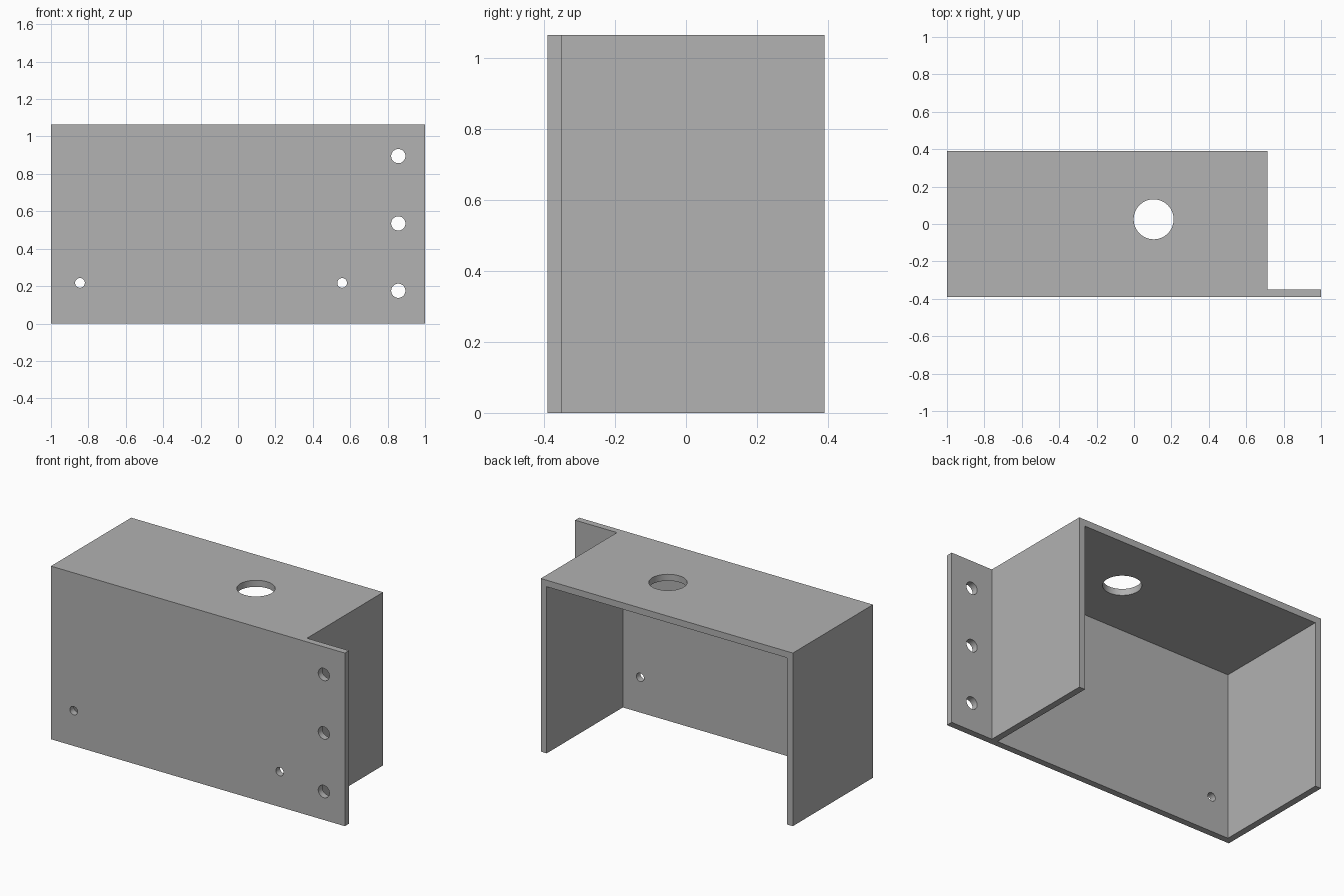
import bpy
import bmesh
from math import radians, pi
from mathutils import Matrix, Vector

default_cube = bpy.data.objects.get("Cube")
if default_cube:
    bpy.data.objects.remove(default_cube, do_unlink=True)

LEFT, WALL_RIGHT, RIGHT = -1.0, 0.715, 1.0
FRONT, BACK = -0.39, 0.39
HEIGHT, THICK = 1.065, 0.04

grey = bpy.data.materials.new("plain grey")
grey.use_nodes = True
grey.diffuse_color = (0.445, 0.445, 0.445, 1)
grey.node_tree.nodes["Principled BSDF"].inputs["Base Color"].default_value = grey.diffuse_color


def make_object(name, bm):
    bmesh.ops.recalc_face_normals(bm, faces=bm.faces)
    mesh = bpy.data.meshes.new(name)
    bm.to_mesh(mesh)
    bm.free()
    mesh.materials.append(grey)
    obj = bpy.data.objects.new(name, mesh)
    bpy.context.collection.objects.link(obj)
    return obj


def prism(name, outline, bottom, top):
    bm = bmesh.new()
    face = bm.faces.new([bm.verts.new((x, y, bottom)) for x, y in outline])
    raised = bmesh.ops.extrude_face_region(bm, geom=[face])["geom"]
    verts = [v for v in raised if isinstance(v, bmesh.types.BMVert)]
    bmesh.ops.translate(bm, verts=verts, vec=(0, 0, top - bottom))
    return make_object(name, bm)


def drill(name, centre, radius, along_y):
    bm = bmesh.new()
    turn = Matrix.Rotation(pi / 2 if along_y else 0, 4, "X")
    bmesh.ops.create_cone(bm, cap_ends=True, segments=48, radius1=radius,
                          radius2=radius, depth=0.2,
                          matrix=Matrix.Translation(Vector(centre)) @ turn)
    return make_object(name, bm)


# Body outline seen from above, with the mounting flange along the front
bracket = prism("bracket_housing", [
    (LEFT, FRONT), (RIGHT, FRONT), (RIGHT, FRONT + THICK),
    (WALL_RIGHT, FRONT + THICK), (WALL_RIGHT, BACK), (LEFT, BACK)], 0, HEIGHT)

# Cavity open at the back and the bottom
x0, x1 = LEFT + THICK, WALL_RIGHT - THICK
y0, y1 = FRONT + THICK, BACK + 0.2
cutters = [prism("cavity_cutter", [(x0, y0), (x1, y0), (x1, y1), (x0, y1)],
                 -0.2, HEIGHT - THICK)]

# Cable hole in the top
cutters.append(drill("top_hole_cutter", (0.105, 0.025, HEIGHT), 0.107, False))

# Flange mounting holes and small front screw holes
for z in (0.175, 0.535, 0.895):
    cutters.append(drill("flange_hole_cutter", (0.857, FRONT, z), 0.038, True))
for x in (-0.845, 0.557):
    cutters.append(drill("screw_hole_cutter", (x, FRONT, 0.217), 0.026, True))

# Cut everything out of the body
bpy.ops.object.select_all(action="DESELECT")
bracket.select_set(True)
bpy.context.view_layer.objects.active = bracket
for cutter in cutters:
    cutter.hide_render = True
    cut = bracket.modifiers.new("cut", "BOOLEAN")
    cut.operation = "DIFFERENCE"
    cut.solver = "EXACT"
    cut.object = cutter
    bpy.ops.object.modifier_apply(modifier=cut.name)
    bpy.data.objects.remove(cutter, do_unlink=True)

bpy.ops.object.shade_smooth_by_angle(angle=radians(30))
